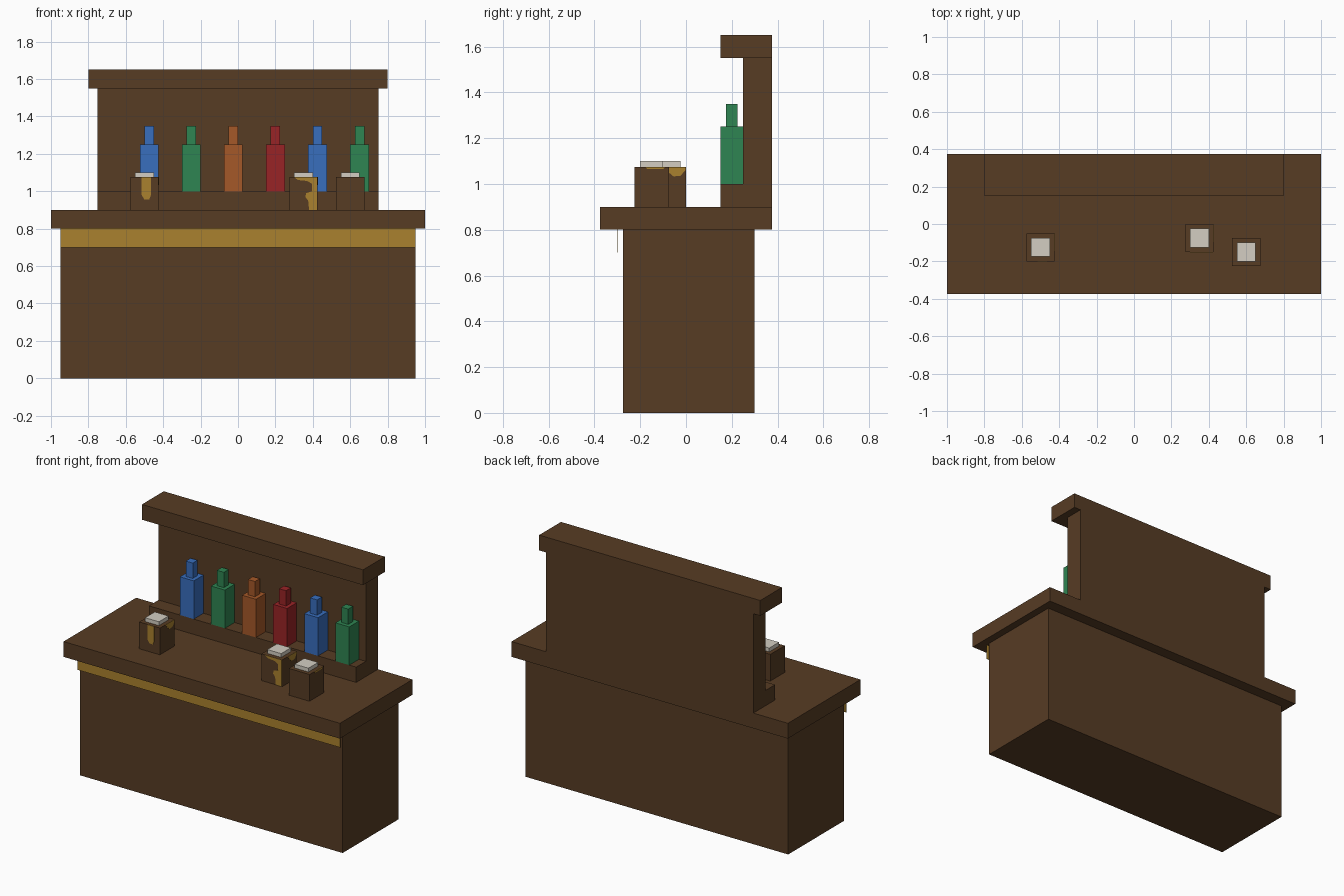
import bpy
import bmesh

cube = bpy.data.objects.get("Cube")
if cube:
    bpy.data.objects.remove(cube, do_unlink=True)


def linear(c):
    c /= 255
    return c / 12.92 if c <= 0.04045 else ((c + 0.055) / 1.055) ** 2.4


def material(name, *rgb):
    mat = bpy.data.materials.new(name)
    mat.use_nodes = True
    colour = [linear(c) for c in rgb] + [1]
    mat.diffuse_color = colour
    mat.node_tree.nodes["Principled BSDF"].inputs["Base Color"].default_value = colour
    return mat


wood = material("dark wood", 87, 60, 36)
gold = material("gold", 170, 129, 46)
foam = material("foam white", 212, 206, 194)
blue = material("blue glass", 56, 110, 190)
green = material("green glass", 47, 133, 82)
orange = material("orange glass", 165, 88, 40)
red = material("red glass", 153, 36, 38)


def finish(name, bm, mat):
    mesh = bpy.data.meshes.new(name)
    bmesh.ops.recalc_face_normals(bm, faces=bm.faces)
    bm.to_mesh(mesh)
    bm.free()
    mesh.materials.append(mat)
    obj = bpy.data.objects.new(name, mesh)
    bpy.context.collection.objects.link(obj)
    return obj


def add_box(bm, xs, ys, zs):
    """Add a box spanning the given ranges."""
    verts = bmesh.ops.create_cube(bm, size=1)["verts"]
    for v in verts:
        for axis, (low, high) in enumerate((xs, ys, zs)):
            v.co[axis] = high if v.co[axis] > 0 else low


def box(name, mat, xs, ys, zs):
    bm = bmesh.new()
    add_box(bm, xs, ys, zs)
    return finish(name, bm, mat)


def around(centre, size):
    return centre - size / 2, centre + size / 2


def drip(name, outline, place, out):
    """Thin painted plate: outline mapped onto a wall, thickened outward."""
    bm = bmesh.new()
    face = bm.faces.new([bm.verts.new(place(u, z)) for u, z in outline])
    extruded = bmesh.ops.extrude_face_region(bm, geom=[face])["geom"]
    moved = [v for v in extruded if isinstance(v, bmesh.types.BMVert)]
    bmesh.ops.translate(bm, verts=moved, vec=out)
    finish(name, bm, gold)


# Counter
box("counter_base", wood, (-0.95, 0.95), (-0.275, 0.3), (0, 0.8))
box("counter_top", wood, (-1, 1), (-0.375, 0.375), (0.8, 0.9))
box("front_trim", gold, (-0.95, 0.95), (-0.301, -0.299), (0.7, 0.8))

# Back wall, bottle shelf and cornice
box("back_panel", wood, (-0.75, 0.75), (0.25, 0.375), (0.9, 1.55))
box("bottle_shelf", wood, (-0.75, 0.75), (0.15, 0.25), (0.9, 1.0))
box("cornice", wood, (-0.8, 0.8), (0.15, 0.375), (1.55, 1.65))

# Bottles
for i, glass in enumerate((blue, green, orange, red, blue, green)):
    x = -0.475 + 0.225 * i
    bm = bmesh.new()
    add_box(bm, around(x, 0.1), around(0.2, 0.1), (1.0, 1.25))
    add_box(bm, around(x, 0.05), around(0.2, 0.05), (1.25, 1.35))
    finish(f"bottle_{i + 1}", bm, glass)

# Mugs with foam
mugs = ((-0.5, -0.125), (0.35, -0.075), (0.6, -0.15))
for i, (x, y) in enumerate(mugs):
    box(f"mug_{i + 1}", wood, around(x, 0.15), around(y, 0.15), (0.9, 1.075))
    box(f"foam_{i + 1}", foam, around(x, 0.1), around(y, 0.1), (1.075, 1.1))

# Spilled drips on the mug walls, as (offset along wall, height)
long_drip = [(-0.015, 1.075), (0.035, 1.075), (0.035, 0.98),
             (0.025, 0.955), (0, 0.955), (-0.015, 0.98)]
wide_drip = [(-0.05, 1.075), (0.073, 1.075), (0.073, 0.9), (0.03, 0.9),
             (0.025, 0.95), (0.01, 0.97), (0.015, 0.99), (0.045, 1.0),
             (0.045, 1.04), (0.02, 1.055), (-0.03, 1.06)]
corner_drip = [(-0.02, 1.075), (0.073, 1.075), (0.073, 1.06),
               (0.05, 1.035), (0.02, 1.033), (0, 1.05)]
small_drip = [(-0.03, 1.075), (0.06, 1.075), (0.05, 1.065), (-0.02, 1.065)]

front_drips = (long_drip, wide_drip, None)
side_drips = (corner_drip, corner_drip, small_drip)
for i, (x, y) in enumerate(mugs):
    if front_drips[i]:
        drip(f"front_drip_{i + 1}", front_drips[i],
             lambda u, z: (x + u, y - 0.075, z), (0, -0.002, 0))
    drip(f"side_drip_{i + 1}", side_drips[i],
         lambda u, z: (x + 0.075, y + u, z), (0.002, 0, 0))
